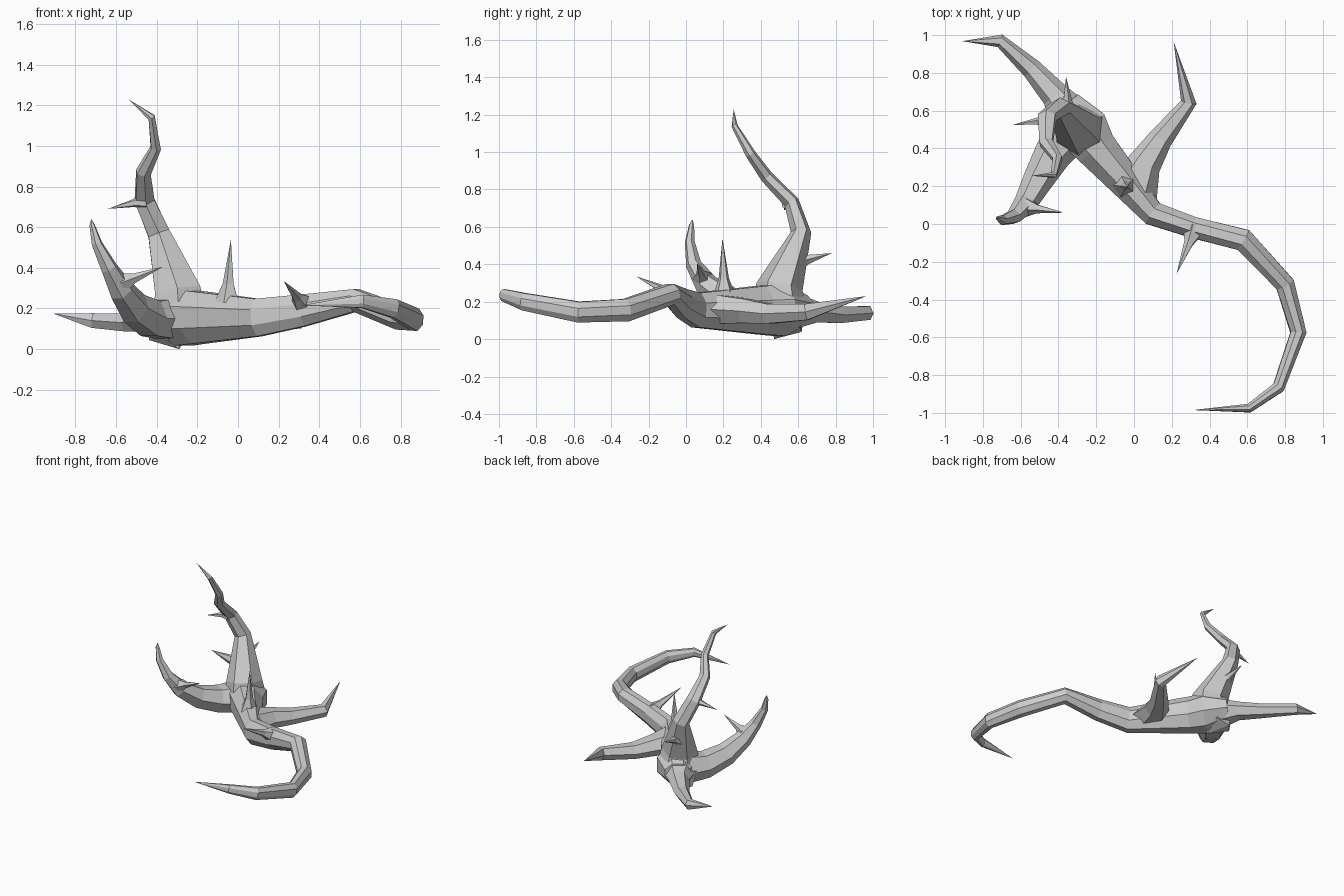
import bpy, bmesh, math
from mathutils import Vector


def loft(name, path, n=6, up=(0, 0, 1), turn=0.0):
    """Faceted limb: path entries are x, y, z, half width, half height; zero width makes a tip."""
    bm = bmesh.new()
    pts = [Vector(p[:3]) for p in path]
    up = Vector(up)
    rings = []
    for i, p in enumerate(path):
        a = (pts[i] - pts[i - 1]).normalized() if i else Vector()
        b = (pts[i + 1] - pts[i]).normalized() if i < len(pts) - 1 else Vector()
        t = (a + b).normalized()
        up = (up - t * up.dot(t)).normalized()
        side = t.cross(up)
        if p[3] == 0:
            rings.append([bm.verts.new(pts[i])])
            continue
        ring = []
        for k in range(n):
            ang = 2 * math.pi * (k + turn) / n
            ring.append(bm.verts.new(pts[i] + side * p[3] * math.cos(ang) + up * p[4] * math.sin(ang)))
        rings.append(ring)
    for r, s in zip(rings, rings[1:]):
        for k in range(n):
            m = (k + 1) % n
            if len(s) == 1:
                bm.faces.new((r[k], r[m], s[0]))
            else:
                bm.faces.new((r[k], r[m], s[m], s[k]))
    bm.faces.new(rings[0])
    bmesh.ops.recalc_face_normals(bm, faces=bm.faces)
    mesh = bpy.data.meshes.new(name)
    bm.to_mesh(mesh)
    bm.free()
    obj = bpy.data.objects.new(name, mesh)
    bpy.context.collection.objects.link(obj)
    return obj


def thorn(name, base, tip, r, up=(0, 0, 1)):
    """Slender thorn with a flared foot."""
    b, t = Vector(base), Vector(tip)
    path = [(*b, r, r), (*b.lerp(t, 0.3), r * 0.45, r * 0.45), (*t, 0, 0)]
    return loft(name, path, 5, up)


# Trunk running diagonally and turning into the long curled root
loft("trunk_and_long_root", [
    (-0.37, 0.63, 0.16, 0.10, 0.08),
    (-0.27, 0.50, 0.155, 0.15, 0.15),
    (-0.20, 0.40, 0.155, 0.12, 0.14),
    (0.10, 0.055, 0.155, 0.07, 0.10),
    (0.32, -0.02, 0.19, 0.06, 0.085),
    (0.58, -0.085, 0.24, 0.065, 0.06),
    (0.80, -0.32, 0.155, 0.055, 0.065),
    (0.87, -0.575, 0.145, 0.045, 0.06),
    (0.765, -0.865, 0.20, 0.035, 0.05),
    (0.61, -0.975, 0.235, 0.025, 0.035),
    (0.31, -0.985, 0.215, 0, 0)], 8, turn=0.5)

# Knot under the trunk
loft("bottom_knot", [
    (-0.33, 0.52, 0.16, 0.13, 0.14),
    (-0.33, 0.54, 0.07, 0.11, 0.09),
    (-0.29, 0.47, 0.0, 0, 0)], 6, (0, 1, 0))

# Tall upright branch
loft("upright_branch", [
    (-0.29, 0.50, 0.18, 0.15, 0.15),
    (-0.295, 0.50, 0.28, 0.13, 0.125),
    (-0.39, 0.615, 0.57, 0.062, 0.055),
    (-0.46, 0.565, 0.73, 0.055, 0.042),
    (-0.465, 0.43, 0.87, 0.04, 0.035),
    (-0.405, 0.345, 0.99, 0.028, 0.028),
    (-0.425, 0.26, 1.14, 0.02, 0.017),
    (-0.54, 0.255, 1.23, 0, 0)], 6, (0, 1, 0), 0.5)

# Left limb that curls upward
loft("rising_left_limb", [
    (-0.32, 0.52, 0.15, 0.13, 0.12),
    (-0.43, 0.37, 0.15, 0.10, 0.10),
    (-0.51, 0.23, 0.20, 0.08, 0.085),
    (-0.575, 0.11, 0.29, 0.062, 0.065),
    (-0.635, 0.04, 0.40, 0.042, 0.042),
    (-0.695, 0.02, 0.52, 0.027, 0.027),
    (-0.718, 0.03, 0.61, 0.014, 0.014),
    (-0.722, 0.035, 0.64, 0, 0)])

# Low limbs at the back
loft("back_left_limb", [
    (-0.33, 0.55, 0.15, 0.13, 0.11),
    (-0.415, 0.68, 0.145, 0.075, 0.065),
    (-0.54, 0.82, 0.13, 0.055, 0.05),
    (-0.71, 0.97, 0.14, 0.035, 0.042),
    (-0.91, 0.968, 0.175, 0, 0)])
loft("back_right_limb", [
    (-0.01, 0.17, 0.16, 0.14, 0.09),
    (0.055, 0.32, 0.15, 0.09, 0.075),
    (0.14, 0.45, 0.135, 0.065, 0.06),
    (0.29, 0.645, 0.145, 0.042, 0.05),
    (0.21, 0.965, 0.23, 0, 0)])

# Thorns
thorn("trunk_thorn", (-0.05, 0.205, 0.23), (-0.035, 0.195, 0.54), 0.065, (0, 1, 0))
thorn("root_thorn", (0.32, -0.03, 0.22), (0.225, -0.265, 0.335), 0.06)
thorn("rear_branch_thorn", (-0.35, 0.59, 0.41), (-0.36, 0.78, 0.46), 0.06)
thorn("side_branch_thorn", (-0.46, 0.55, 0.73), (-0.64, 0.525, 0.69), 0.045)
thorn("left_limb_thorn", (-0.57, 0.09, 0.325), (-0.37, 0.06, 0.405), 0.055)
